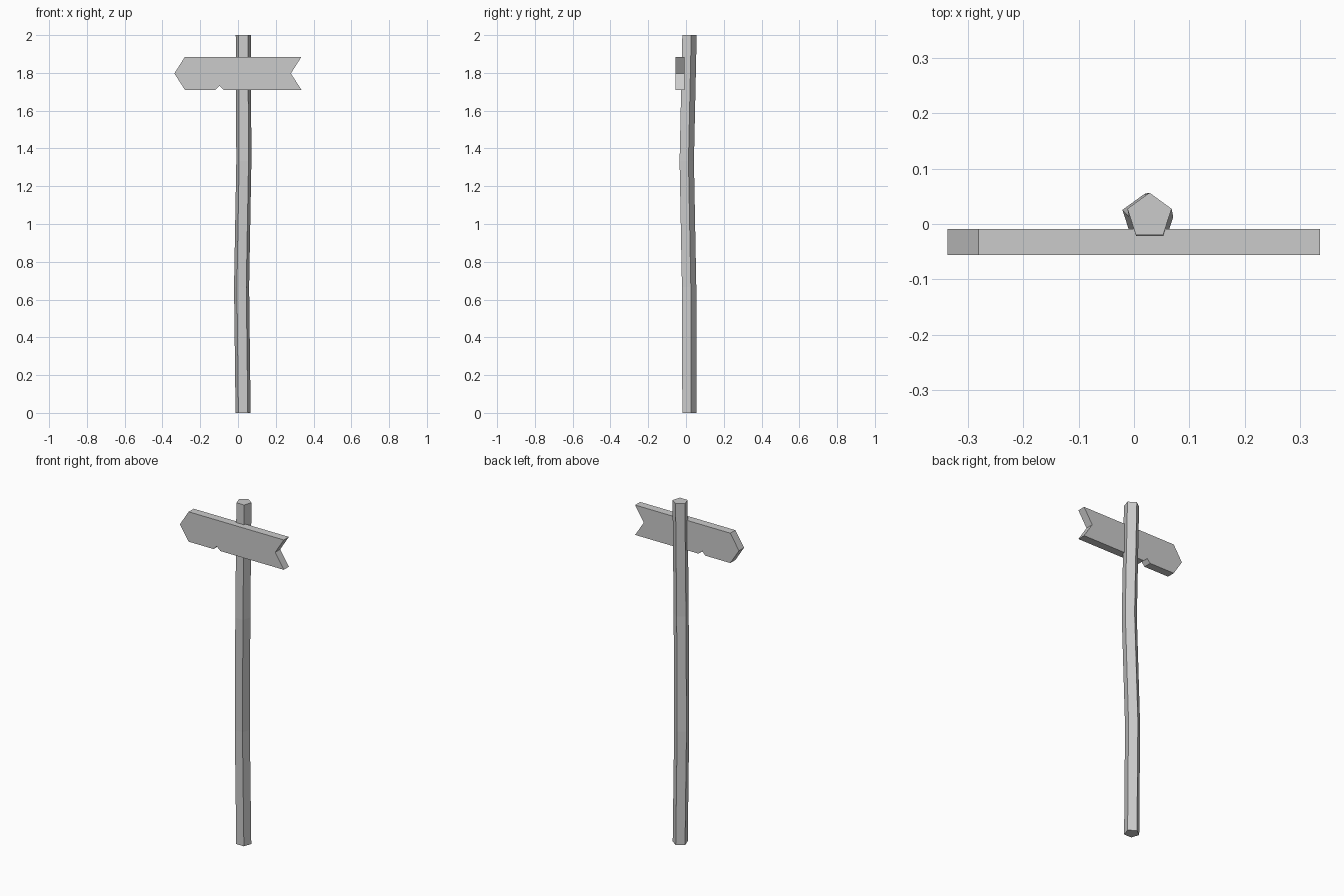
import bpy, bmesh, math

if "Cube" in bpy.data.objects:
    bpy.data.objects.remove(bpy.data.objects["Cube"])


def finish(bm, name):
    bmesh.ops.recalc_face_normals(bm, faces=bm.faces)
    mesh = bpy.data.meshes.new(name)
    bm.to_mesh(mesh)
    bm.free()
    obj = bpy.data.objects.new(name, mesh)
    bpy.context.collection.objects.link(obj)
    return obj


def loft(name, rings):
    """Skin a closed solid through rings of equal vertex count."""
    bm = bmesh.new()
    loops = [[bm.verts.new(p) for p in ring] for ring in rings]
    n = len(loops[0])
    for a, b in zip(loops, loops[1:]):
        for i in range(n):
            j = (i + 1) % n
            bm.faces.new((a[i], a[j], b[j], b[i]))
    bm.faces.new(loops[0][::-1])
    bm.faces.new(loops[-1])
    return finish(bm, name)


# Five-sided post, slightly crooked
SIDES, R = 5, 0.042
centres = [(0.027, 0.0145, 0), (0.019, 0.0125, 0.667),
           (0.031, 0.0, 1.333), (0.028, 0.0145, 2.0)]
angles = [math.pi / 2 + 2 * math.pi * i / SIDES for i in range(SIDES)]
loft("post", [[(x + R * math.cos(a), y + R * math.sin(a), z) for a in angles]
              for x, y, z in centres])

# Arrow board with swallowtail end and a chip in the lower edge
outline = [(-0.337, 1.797), (-0.281, 1.71), (-0.119, 1.71), (-0.099, 1.732),
           (-0.075, 1.71), (0.336, 1.71), (0.28, 1.797), (0.336, 1.885),
           (-0.281, 1.885)]
loft("sign_board", [[(x, y, z) for x, z in outline] for y in (-0.056, -0.009)])
